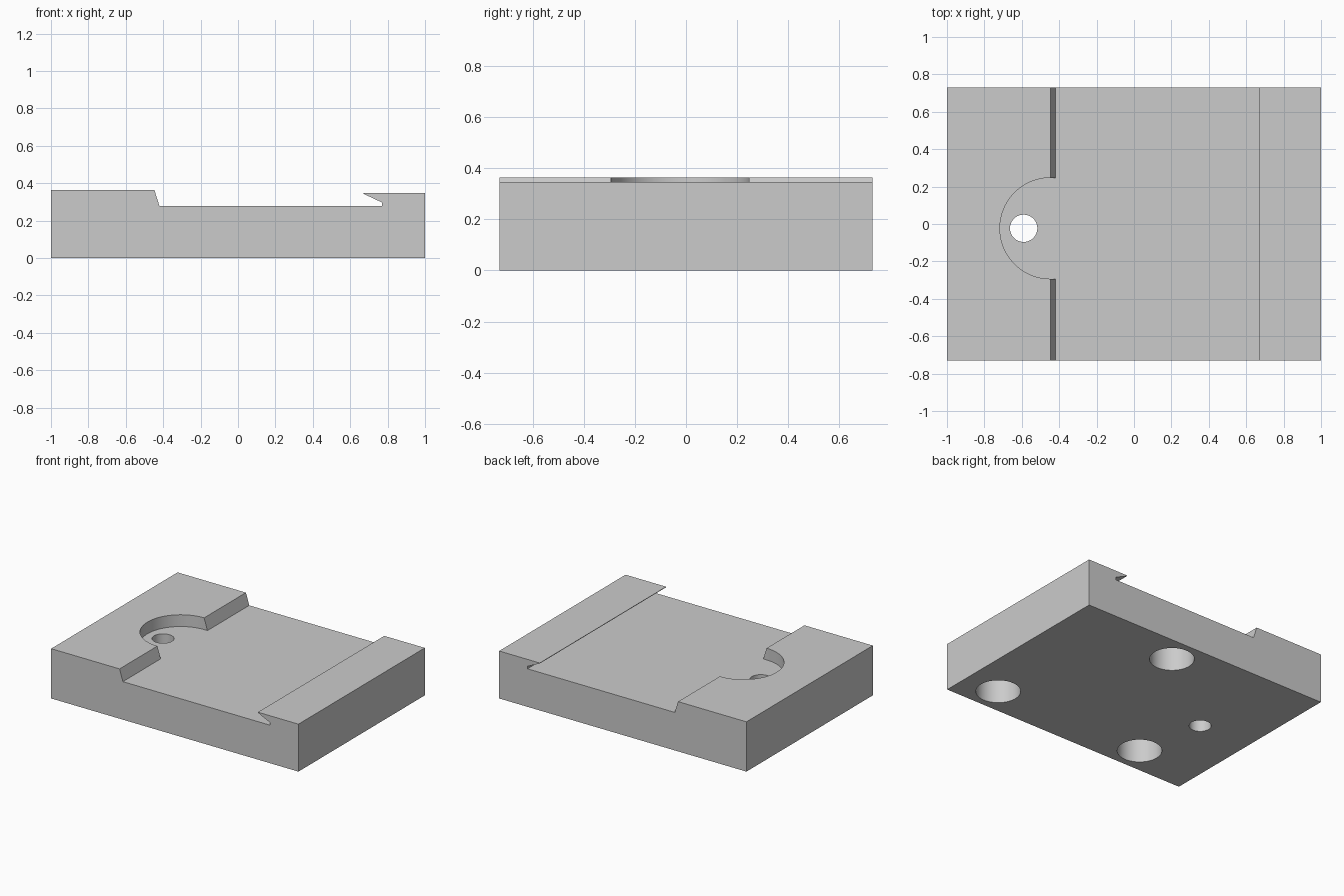
import bpy, bmesh, math
from mathutils import Vector

cube = bpy.data.objects.get("Cube")
if cube:
    bpy.data.objects.remove(cube, do_unlink=True)

HALF_DEPTH = 0.73
FLOOR = 0.278

grey = bpy.data.materials.new("machined_grey")
grey.use_nodes = True
grey.diffuse_color = (0.6, 0.6, 0.6, 1)
grey.node_tree.nodes["Principled BSDF"].inputs["Base Color"].default_value = (0.6, 0.6, 0.6, 1)


def prism(name, outline, direction):
    """Extrude a closed outline of 3D points along a direction."""
    bm = bmesh.new()
    face = bm.faces.new([bm.verts.new(p) for p in outline])
    moved = bmesh.ops.extrude_face_region(bm, geom=[face])["geom"]
    verts = [v for v in moved if isinstance(v, bmesh.types.BMVert)]
    bmesh.ops.translate(bm, verts=verts, vec=Vector(direction))
    bmesh.ops.recalc_face_normals(bm, faces=bm.faces)
    mesh = bpy.data.meshes.new(name)
    bm.to_mesh(mesh)
    bm.free()
    mesh.materials.append(grey)
    obj = bpy.data.objects.new(name, mesh)
    bpy.context.collection.objects.link(obj)
    return obj


def arc(x, y, z, radius, start, end, steps):
    angles = [start + (end - start) * i / steps for i in range(steps + 1)]
    return [(x + radius * math.cos(a), y + radius * math.sin(a), z) for a in angles]


def hole(name, x, y, radius, bottom, top):
    ring = arc(x, y, bottom, radius, 0, math.tau, 64)[:-1]
    return prism(name, ring, (0, 0, top - bottom))


# Base plate: raised shoulder, flat channel and undercut lip
profile = [(-1, 0), (1, 0), (1, 0.347), (0.672, 0.347), (0.672, 0.343),
           (0.77, 0.297), (0.77, FLOOR), (-0.42, FLOOR), (-0.447, 0.364), (-1, 0.364)]
plate = prism("base_plate", [(x, -HALF_DEPTH, z) for x, z in profile], (0, 2 * HALF_DEPTH, 0))

# Half-round pocket opening into the channel
px, py, pr = -0.447, -0.023, 0.27
outline = arc(px, py, FLOOR, pr, math.pi / 2, 1.5 * math.pi, 48)
outline += [(-0.38, py - pr, FLOOR), (-0.38, py + pr, FLOOR)]
cutters = [prism("pocket_cutter", outline, (0, 0, 0.2))]

# Through hole in the pocket and blind holes underneath
cutters.append(hole("through_hole_cutter", -0.59, -0.023, 0.073, -0.1, 0.5))
for i, (x, y) in enumerate([(0.12, 0.533), (0.725, -0.533), (-0.495, -0.533)]):
    cutters.append(hole(f"blind_hole_cutter_{i + 1}", x, y, 0.148, -0.1, 0.21))

# Cut the plate, then remove the cutters
bpy.ops.object.select_all(action="DESELECT")
plate.select_set(True)
bpy.context.view_layer.objects.active = plate
for cutter in cutters:
    cutter.hide_render = True
    mod = plate.modifiers.new(cutter.name, "BOOLEAN")
    mod.operation = "DIFFERENCE"
    mod.solver = "EXACT"
    mod.object = cutter
    bpy.ops.object.modifier_apply(modifier=mod.name)
    bpy.data.objects.remove(cutter, do_unlink=True)

bpy.ops.object.shade_smooth_by_angle(angle=math.radians(30))
